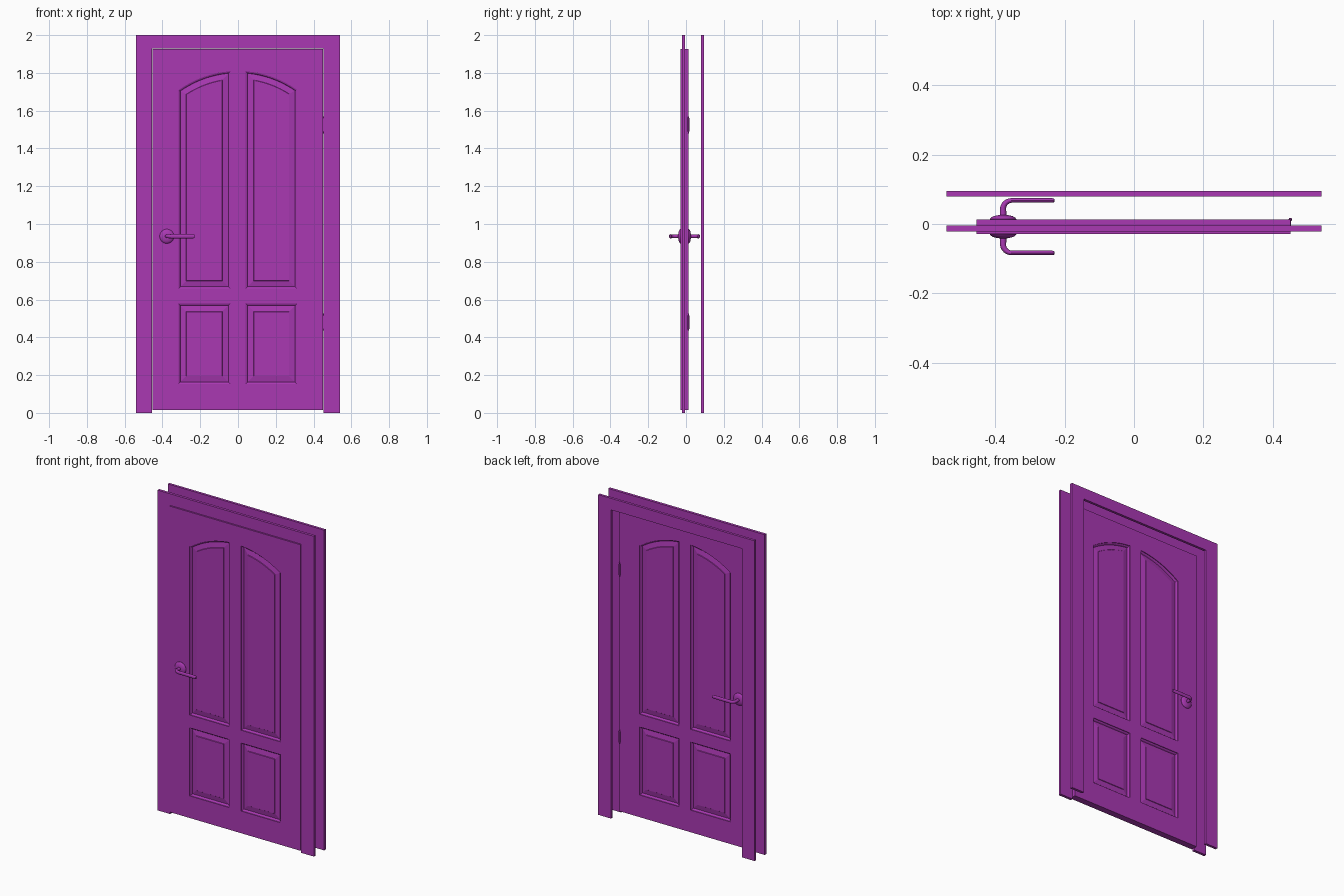
import bpy, bmesh, math
from mathutils import Vector

if "Cube" in bpy.data.objects:
    bpy.data.objects.remove(bpy.data.objects["Cube"])

mat = bpy.data.materials.new("purple_paint")
mat.diffuse_color = (0.40, 0.04, 0.45, 1)
mat.use_nodes = True
mat.node_tree.nodes["Principled BSDF"].inputs["Base Color"].default_value = mat.diffuse_color

YC, HALF = -0.0077, 0.0205        # door mid-plane and half thickness
X0, X1, MX = -0.315, 0.312, 0.041  # inner stile edges, half mullion
R, CZ = 0.54, 1.27                # arch radius and centre height


def loft(name, rings, smooth=False):
    """Skin a list of equal-length closed rings and cap both ends."""
    bm = bmesh.new()
    vs = [[bm.verts.new(p) for p in r] for r in rings]
    n = len(vs[0])
    for a, b in zip(vs, vs[1:]):
        for i in range(n):
            j = (i + 1) % n
            bm.faces.new((a[i], a[j], b[j], b[i]))
    bm.faces.new(vs[0])
    bm.faces.new(vs[-1])
    bmesh.ops.recalc_face_normals(bm, faces=bm.faces)
    me = bpy.data.meshes.new(name)
    bm.to_mesh(me)
    bm.free()
    ob = bpy.data.objects.new(name, me)
    bpy.context.collection.objects.link(ob)
    me.materials.append(mat)
    if smooth:
        bpy.ops.object.select_all(action='DESELECT')
        ob.select_set(True)
        bpy.context.view_layer.objects.active = ob
        bpy.ops.object.shade_smooth_by_angle(angle=math.radians(35))
    return ob


def board(name, pts, y0=YC - HALF, y1=YC + HALF):
    """Extrude an x-z outline through y."""
    return loft(name, [[(x, y, z) for x, z in pts] for y in (y0, y1)])


def rect(x0, x1, z0, z1):
    return [(x0, z0), (x1, z0), (x1, z1), (x0, z1)]


def arch(x0, x1, d=0, n=16):
    xs = [x0 + (x1 - x0) * i / n for i in range(n + 1)]
    return [(x, CZ + math.sqrt((R - d) ** 2 - x * x)) for x in xs]


# Casings on both sides of the wall
def casing(name, y0, y1):
    board(name, [(-0.54, 0), (-0.54, 2), (0.54, 2), (0.54, 0),
                 (0.452, 0), (0.452, 1.928), (-0.454, 1.928), (-0.454, 0)], y0, y1)


casing("front_casing", -0.022, -0.005)
casing("back_casing", 0.079, 0.095)

# Door frame: stiles, rails, mullions
board("left_stile", rect(-0.453, X0, 0.015, 1.926))
board("right_stile", rect(X1, 0.45, 0.015, 1.926))
board("bottom_rail", rect(X0, X1, 0.015, 0.153))
board("middle_rail", rect(X0, X1, 0.578, 0.658))
board("top_rail", [(X1, 1.926), (X0, 1.926)] + arch(X0, X1, 0, 32))
board("lower_mullion", rect(-MX, MX, 0.153, 0.578))
board("upper_mullion", [(MX, 0.658), (-MX, 0.658)] + arch(-MX, MX, 0, 6))


# Raised panels: moulding, groove, sloped border and flat field on each face
def panel(name, x0, x1, z0, z1=None):
    def ring(d, off):
        if z1 is None:
            pts = [(x1 - d, z0 + d), (x0 + d, z0 + d)] + arch(x0 + d, x1 - d, d)
        else:
            pts = rect(x0 + d, x1 - d, z0 + d, z1 - d)
        return [(x, YC + off, z) for x, z in pts]

    steps = [(0.043, 0.015), (0.041, 0.012), (0.010, 0.006), (0.006, 0.013), (0, 0.016)]
    loft(name, [ring(d, -o) for d, o in steps] + [ring(d, o) for d, o in reversed(steps)])


for side, a, b in (("left", X0, -MX), ("right", MX, X1)):
    panel(side + "_upper_panel", a, b, 0.658)
    panel(side + "_lower_panel", a, b, 0.153, 0.578)

# Handles: domed rose and bent lever on each face
HX, HZ = -0.377, 0.935


def handle(side, s):
    def circle(r, off):
        return [(HX + r * math.cos(t * math.tau / 32), YC + s * off,
                 HZ + r * math.sin(t * math.tau / 32)) for t in range(32)]

    loft(side + "_rose", [circle(r, o) for r, o in (
        (0.038, 0.018), (0.038, 0.022), (0.035, 0.026), (0.028, 0.030),
        (0.018, 0.0325), (0.011, 0.0335))], True)

    # path: out of the rose, round the elbow, along the door
    path = [(HX, 0.03), (HX, 0.045)]
    rb = 0.025
    for i in range(9):
        a = math.pi / 2 * i / 8
        path.append((HX + rb - rb * math.cos(a), 0.0505 + rb * math.sin(a)))
    path += [(-0.30, 0.0755), (-0.236, 0.0755), (-0.231, 0.0755), (-0.229, 0.0755)]
    rings, last = [], len(path) - 1
    for i, p in enumerate(path):
        t = (Vector(path[min(i + 1, last)]) - Vector(path[max(i - 1, 0)])).normalized()
        k = {last: 0.5, last - 1: 0.85}.get(i, 1)
        f = min(i / 10, 1)
        w, h = (0.0095 - 0.003 * f) * k, (0.0095 + 0.0015 * f) * k
        ring = []
        for j in range(16):
            c, q = math.cos(j * math.tau / 16), math.sin(j * math.tau / 16)
            ring.append((p[0] - t.y * w * c, YC + s * (p[1] + t.x * w * c), HZ + h * q))
        rings.append(ring)
    loft(side + "_lever", rings, True)


handle("front", -1)
handle("back", 1)

# Hinges: knuckle with small finials and a leaf
for name, z in (("lower", 0.48), ("upper", 1.525)):
    prof = [(0.002, -0.045), (0.004, -0.041), (0.003, -0.036), (0.005, -0.035),
            (0.005, 0.035), (0.003, 0.036), (0.004, 0.041), (0.002, 0.045)]
    loft(name + "_hinge_knuckle", [[(0.45 + r * math.cos(t * math.tau / 12),
                                     0.013 + r * math.sin(t * math.tau / 12), z + dz)
                                    for t in range(12)] for r, dz in prof], True)
    board(name + "_hinge_leaf", rect(0.449, 0.4515, z - 0.035, z + 0.035), -0.015, 0.013)
